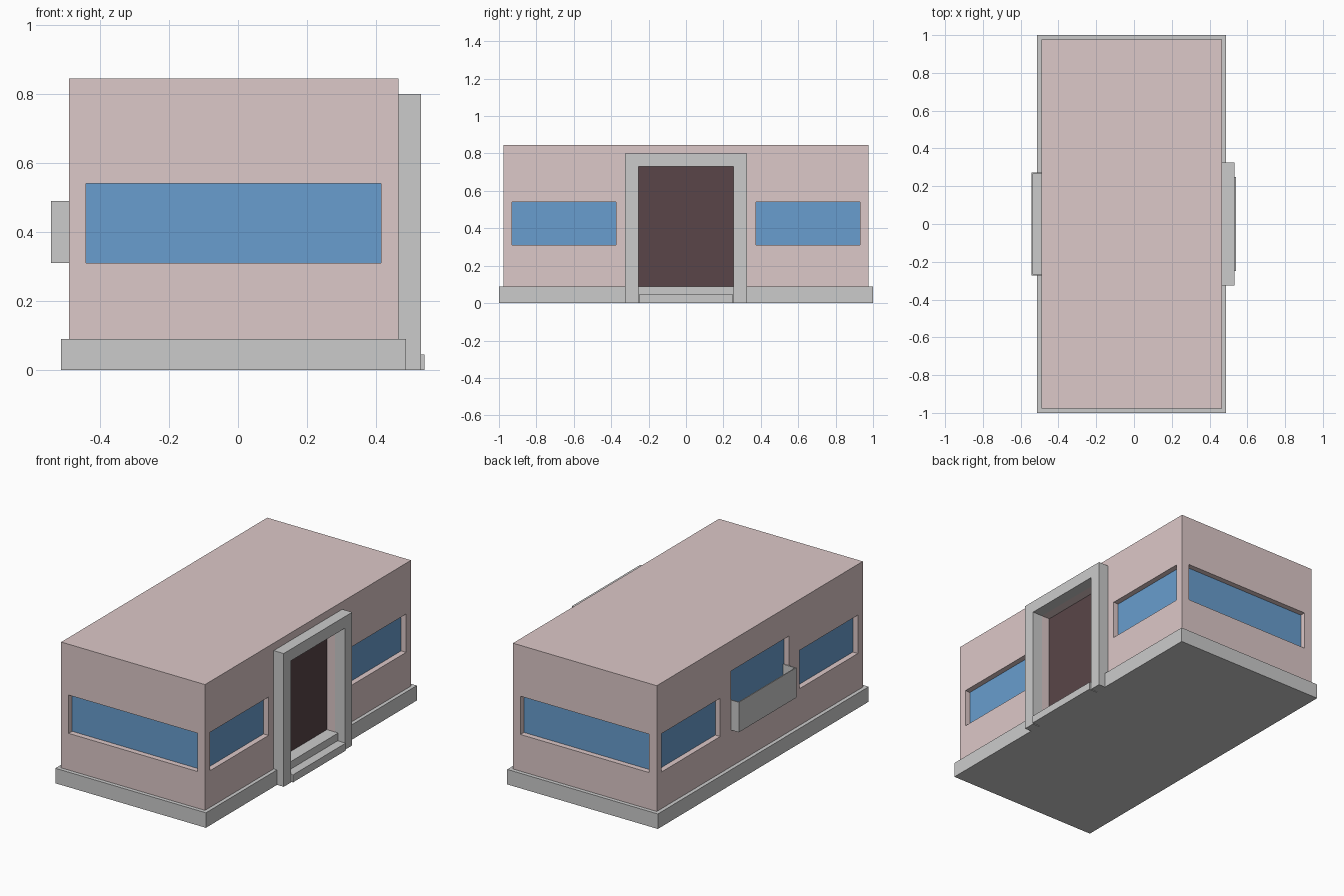
import bpy, bmesh
from mathutils import Matrix, Vector

if "Cube" in bpy.data.objects:
    bpy.data.objects.remove(bpy.data.objects["Cube"])


def material(name, rgb):
    m = bpy.data.materials.new(name)
    m.diffuse_color = (*rgb, 1)
    m.use_nodes = True
    m.node_tree.nodes["Principled BSDF"].inputs["Base Color"].default_value = m.diffuse_color
    return m


PINK = material("wall_pink", (0.72, 0.58, 0.58))
BLUE = material("glass_blue", (0.14, 0.34, 0.62))
BROWN = material("door_brown", (0.10, 0.06, 0.065))


def boxes(name, ranges, mat=None):
    """One object made of boxes given as (x0, x1, y0, y1, z0, z1)."""
    bm = bmesh.new()
    for x0, x1, y0, y1, z0, z1 in ranges:
        mid = Vector(((x0 + x1) / 2, (y0 + y1) / 2, (z0 + z1) / 2))
        size = Matrix.Diagonal((x1 - x0, y1 - y0, z1 - z0, 1))
        bmesh.ops.create_cube(bm, size=1, matrix=Matrix.Translation(mid) @ size)
    me = bpy.data.meshes.new(name)
    bm.to_mesh(me)
    bm.free()
    ob = bpy.data.objects.new(name, me)
    bpy.context.collection.objects.link(ob)
    if mat:
        me.materials.append(mat)
    return ob


L, R, W, TOP = -0.49, 0.465, 0.977, 0.845   # wall faces
B = 0.09                                    # plinth height
Z0, Z1, REC = 0.31, 0.54, 0.035             # window heights and recess

# plinth and walls
boxes("plinth", [(-0.513, 0.487, -1, 1, 0, B)])
walls = boxes("walls", [(L, R, -W, W, B, TOP)], PINK)

# windows: each is an opening in a wall plus a thin pane at its back
cuts = [(0.41, 0.6, -0.255, 0.255, 0.05, 0.73)]


def window(name, axis, face, sign, a, b, z0, z1):
    inner, pane = face - sign * REC, face - sign * (REC + 0.004)
    cut = sorted((inner, face + sign * 0.05))
    glass = sorted((inner, pane))
    span = [a, b]
    if axis == "x":
        cuts.append((*cut, *span, z0, z1))
        boxes(name, [(*[v + sign * 0.002 for v in glass], *span, z0, z1)], BLUE)
    else:
        cuts.append((*span, *cut, z0, z1))
        boxes(name, [(*span, *[v + sign * 0.002 for v in glass], z0, z1)], BLUE)


window("front_window", "y", -W, -1, -0.44, 0.415, Z0, Z1)
window("back_window", "y", W, 1, -0.44, 0.415, Z0, Z1)
for side, face, sign in (("left", L, -1), ("right", R, 1)):
    window(side + "_window_front", "x", face, sign, -0.93, -0.375, Z0, Z1)
    window(side + "_window_rear", "x", face, sign, 0.375, 0.93, Z0, Z1)
window("balcony_window", "x", L, -1, -0.275, 0.275, Z0, 0.664)

cutter = boxes("opening_cutter", cuts)
cutter.hide_render = True
cutter.hide_viewport = True
mod = walls.modifiers.new("openings", "BOOLEAN")
mod.object = cutter
mod.solver = "EXACT"

# hollow balcony box set into its opening
T, X0, X1, Y = 0.006, -0.542, -0.458, 0.273
boxes("balcony", [
    (X0, X0 + T, -Y, Y, Z0, 0.49),
    (X0 + T, X1, -Y, -Y + T, Z0, 0.49),
    (X0 + T, X1, Y - T, Y, Z0, 0.49),
    (X0 + T, X1, -Y + T, Y - T, Z0, Z0 + T),
])

# entrance: door, surround and step
boxes("door", [(0.405, 0.412, -0.255, 0.255, B, 0.73)], BROWN)
boxes("door_surround", [
    (R, 0.531, -0.325, -0.255, 0, 0.80),
    (R, 0.531, 0.255, 0.325, 0, 0.80),
    (R, 0.531, -0.255, 0.255, 0.73, 0.80),
])
boxes("door_step", [(0.48, 0.54, -0.25, 0.25, 0, 0.045)])
